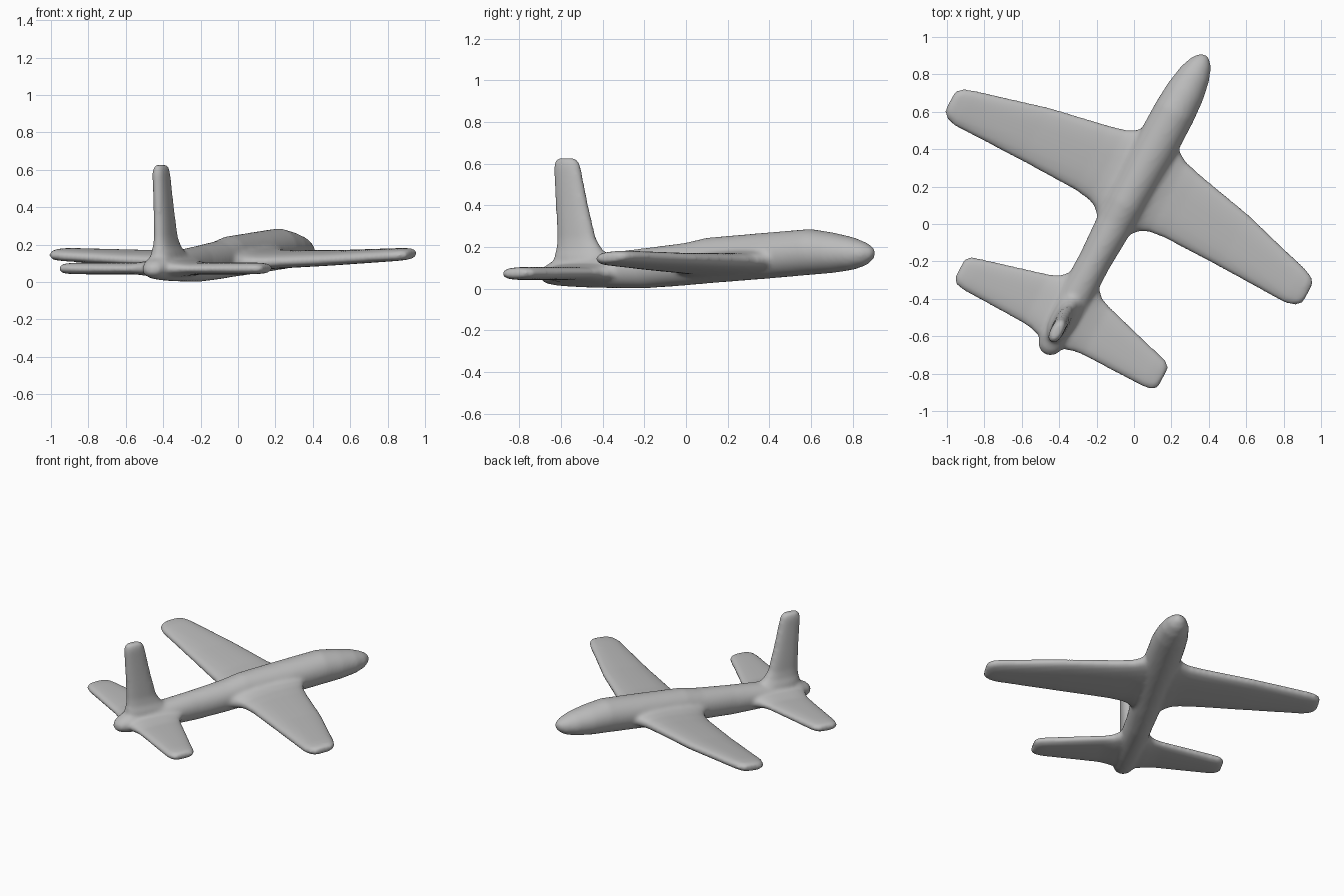
import bpy, bmesh, math
from mathutils import Vector, Matrix

cube = bpy.data.objects.get("Cube")
if cube:
    bpy.data.objects.remove(cube)

# Single matte grey
grey = bpy.data.materials.new("matte grey")
grey.use_nodes = True
GREY = (0.5, 0.5, 0.5, 1)
grey.diffuse_color = GREY
grey.node_tree.nodes["Principled BSDF"].inputs["Base Color"].default_value = GREY

X, Y, Z = Vector((1, 0, 0)), Vector((0, 1, 0)), Vector((0, 0, 1))
SIDES = 28


def loft(bm, sections, power=1.0):
    """Closed skin through rings given as (centre, half axis a, half axis b)."""
    def curve(c):
        return math.copysign(abs(c) ** power, c)
    rings = []
    for centre, a, b in sections:
        rings.append([bm.verts.new(centre + a * curve(math.cos(t)) + b * curve(math.sin(t)))
                      for t in (math.tau * i / SIDES for i in range(SIDES))])
    for r0, r1 in zip(rings, rings[1:]):
        for i in range(SIDES):
            j = (i + 1) % SIDES
            bm.faces.new((r0[i], r0[j], r1[j], r1[i]))
    bm.faces.new(rings[0][::-1])
    bm.faces.new(rings[-1])


def fuselage(bm):
    # position along the body, bottom, top, half width
    stations = [(-0.835, 0.045, 0.085, 0.025), (-0.81, 0.025, 0.11, 0.055),
                (-0.75, 0.014, 0.14, 0.08), (-0.62, 0.006, 0.16, 0.09),
                (-0.50, 0.003, 0.17, 0.09), (-0.27, 0.001, 0.195, 0.088),
                (-0.05, 0.015, 0.22, 0.10), (0.07, 0.025, 0.245, 0.105),
                (0.40, 0.048, 0.27, 0.115), (0.63, 0.066, 0.287, 0.113),
                (0.75, 0.075, 0.270, 0.105), (0.86, 0.090, 0.247, 0.086),
                (0.93, 0.112, 0.222, 0.060), (0.965, 0.140, 0.20, 0.034),
                (0.977, 0.16, 0.185, 0.012)]
    loft(bm, [(Vector((0, y, (lo + hi) / 2)), X * w, Z * (hi - lo) / 2)
              for y, lo, hi, w in stations])


def panel(bm, side, stations, pitch):
    # distance from body, front edge, back edge, height, half thickness
    loft(bm, [(Vector((side * d, (f + b) / 2, z)),
               Vector((0, 1, pitch)) * (f - b) / 2, Z * t)
              for d, f, b, z, t in stations], 0.75)


WING = [(0.0, 0.47, -0.04, 0.125, 0.06), (0.10, 0.48, -0.06, 0.125, 0.06),
        (0.135, 0.45, -0.02, 0.122, 0.052), (0.18, 0.425, 0.0, 0.120, 0.047),
        (0.27, 0.402, 0.012, 0.121, 0.044), (0.60, 0.335, 0.014, 0.130, 0.038),
        (1.00, 0.225, 0.010, 0.147, 0.033), (1.055, 0.205, 0.025, 0.149, 0.030),
        (1.085, 0.175, 0.055, 0.149, 0.022)]
TAILPLANE = [(0.0, -0.39, -0.765, 0.075, 0.05), (0.09, -0.39, -0.765, 0.075, 0.045),
             (0.13, -0.43, -0.752, 0.074, 0.038), (0.18, -0.45, -0.747, 0.073, 0.032),
             (0.54, -0.55, -0.743, 0.073, 0.031), (0.59, -0.565, -0.735, 0.073, 0.028),
             (0.617, -0.59, -0.71, 0.073, 0.02)]


def fin(bm):
    # height, front edge, back edge, half thickness
    stations = [(0.08, -0.45, -0.77, 0.075), (0.155, -0.47, -0.76, 0.065),
                (0.19, -0.51, -0.752, 0.05), (0.24, -0.543, -0.748, 0.042),
                (0.40, -0.585, -0.755, 0.038), (0.58, -0.625, -0.767, 0.035),
                (0.61, -0.635, -0.762, 0.031), (0.626, -0.655, -0.745, 0.022)]
    loft(bm, [(Vector((0, (f + b) / 2, z)), Y * (f - b) / 2, X * t)
              for z, f, b, t in stations], 0.85)


# Assemble body, wings, tailplane and fin, then fuse into one soft skin
bm = bmesh.new()
fuselage(bm)
for side in (-1, 1):
    panel(bm, side, WING, 0.08)
    panel(bm, side, TAILPLANE, 0.02)
fin(bm)
bmesh.ops.recalc_face_normals(bm, faces=bm.faces[:])
# Aircraft stands turned on its base
bm.transform(Matrix.Translation((-0.081, 0.043, 0)) @ Matrix.Rotation(math.radians(-28.2), 4, "Z"))
mesh = bpy.data.meshes.new("airframe")
bm.to_mesh(mesh)
bm.free()
mesh.materials.append(grey)
airframe = bpy.data.objects.new("airframe", mesh)
bpy.context.collection.objects.link(airframe)

remesh = airframe.modifiers.new("fuse parts", "REMESH")
remesh.mode = "VOXEL"
remesh.voxel_size = 0.012
remesh.use_smooth_shade = True
soften = airframe.modifiers.new("soften joints", "SMOOTH")
soften.factor = 0.5
soften.iterations = 8
